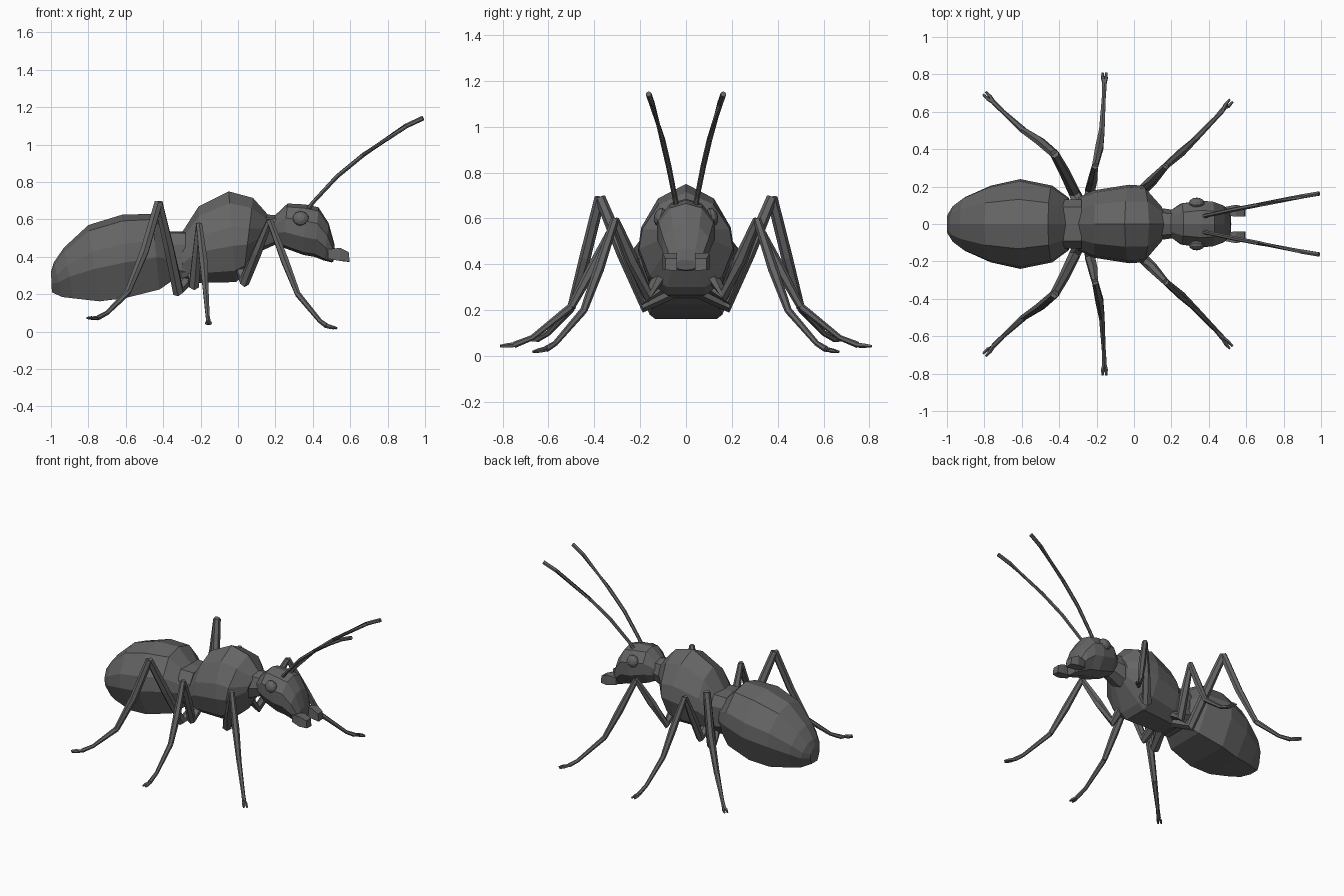
import bpy, bmesh, math
from mathutils import Vector

if "Cube" in bpy.data.objects:
    bpy.data.objects.remove(bpy.data.objects["Cube"])

grey = bpy.data.materials.new("dark_grey")
grey.diffuse_color = (0.13, 0.13, 0.13, 1)
grey.use_nodes = True
grey.node_tree.nodes["Principled BSDF"].inputs["Base Color"].default_value = grey.diffuse_color


def make_object(name, bm):
    bmesh.ops.recalc_face_normals(bm, faces=bm.faces[:])
    mesh = bpy.data.meshes.new(name)
    bm.to_mesh(mesh)
    bm.free()
    mesh.materials.append(grey)
    obj = bpy.data.objects.new(name, mesh)
    bpy.context.collection.objects.link(obj)
    return obj


def skin(name, rings):
    """Bridge matching rings of points and cap both ends."""
    bm = bmesh.new()
    loops = [[bm.verts.new(p) for p in ring] for ring in rings]
    n = len(loops[0])
    for a, b in zip(loops, loops[1:]):
        for i in range(n):
            j = (i + 1) % n
            bm.faces.new((a[i], a[j], b[j], b[i]))
    bm.faces.new(loops[0])
    bm.faces.new(loops[-1])
    return make_object(name, bm)


def body(name, section, stations):
    """Loft a half section (side, height) through (top x, top z, bottom x, bottom z, half width)."""
    full = section + [(-s, h) for s, h in reversed(section) if s > 0]
    rings = []
    for xt, zt, xb, zb, w in stations:
        top, bottom = Vector((xt, 0, zt)), Vector((xb, 0, zb))
        rings.append([bottom.lerp(top, (h + 1) / 2) + Vector((0, s * w, 0))
                      for s, h in full])
    return skin(name, rings)


def tube(name, points, sides=6):
    """Tapered limb through (x, y, z, radius) points."""
    rings = []
    pts = [Vector(p[:3]) for p in points]
    for i, p in enumerate(pts):
        t = (pts[min(i + 1, len(pts) - 1)] - pts[max(i - 1, 0)]).normalized()
        ref = Vector((1, 0, 0)) if abs(t.x) < 0.8 else Vector((0, 1, 0))
        u = t.cross(ref).normalized()
        v = t.cross(u)
        r = points[i][3]
        rings.append([p + r * (math.cos(a) * u + math.sin(a) * v)
                      for a in (math.tau * k / sides for k in range(sides))])
    return skin(name, rings)


def mirrored(point, side):
    return (point[0], point[1] * side) + tuple(point[2:])


# Abdomen
body("abdomen", [(0, 1), (.55, .85), (.95, .3), (1, -.15), (.66, -1)], [
    (-1.0, .32, -.995, .21, .05), (-.985, .37, -.94, .185, .10),
    (-.93, .45, -.88, .178, .145), (-.80, .57, -.74, .162, .205),
    (-.62, .625, -.60, .18, .24), (-.46, .63, -.42, .225, .205),
    (-.36, .53, -.34, .28, .14)])

# Waist
body("waist", [(0, 1), (.7, .95), (1, .5), (1, -.5), (.6, -1)], [
    (-.38, .535, -.37, .27, .13), (-.28, .535, -.28, .25, .13)])

# Thorax
body("thorax", [(0, 1), (.58, .74), (.93, .22), (1, -.2), (.78, -.75), (.4, -1)], [
    (-.30, .53, -.30, .25, .14), (-.21, .67, -.22, .26, .18),
    (-.05, .75, -.01, .265, .21), (.08, .715, .03, .30, .205),
    (.165, .62, .12, .44, .10)])

# Neck
body("neck", [(0, 1), (.7, .8), (1, 0), (.7, -.8), (0, -1)], [
    (.12, .63, .10, .42, .09), (.22, .62, .21, .47, .075)])

# Head
body("head", [(0, 1), (.55, .85), (.95, .35), (.95, -.3), (.55, -.9), (0, -1)], [
    (.185, .61, .195, .48, .07), (.265, .685, .24, .45, .115),
    (.36, .68, .35, .41, .132), (.43, .665, .41, .40, .125),
    (.485, .58, .46, .38, .105), (.515, .47, .50, .37, .075),
    (.52, .42, .51, .375, .05)])

# Leg points: hip, femur base, mid femur, knee / tibia / tarsus
legs = {
    "front": [(.0, .08, .40, .04), (.035, .17, .27, .032), (.10, .235, .42, .028),
              (.17, .31, .595, .018), (.25, .38, .38, .023), (.32, .445, .20, .016),
              (.44, .57, .055, .012), (.475, .61, .03, .014)],
    "middle": [(-.24, .06, .34, .04), (-.235, .18, .25, .03), (-.22, .24, .41, .027),
               (-.208, .31, .575, .018), (-.185, .41, .38, .024), (-.172, .50, .215, .017),
               (-.162, .67, .08, .012), (-.158, .75, .048, .014)],
    "rear": [(-.27, .06, .29, .04), (-.32, .17, .215, .032), (-.37, .275, .45, .029),
             (-.425, .375, .69, .024), (-.50, .44, .43, .025), (-.59, .50, .21, .018),
             (-.70, .60, .10, .012), (-.75, .65, .073, .014)],
}
toes = {"front": (.52, .66, .018), "middle": (-.158, .81, .043), "rear": (-.80, .70, .073)}

for side, label in ((1, "left"), (-1, "right")):
    for pos, pts in legs.items():
        pts = [mirrored(p, side) for p in pts]
        tube(f"{pos}_{label}_thigh", pts[:4])
        tube(f"{pos}_{label}_shin", pts[3:6])
        tube(f"{pos}_{label}_foot", pts[5:])
        # Forked claws
        end, tip = Vector(pts[-1][:3]), Vector(mirrored(toes[pos], side))
        across = (tip - end).cross(Vector((0, 0, 1))).normalized()
        for k in (-1, 1):
            mid = end.lerp(tip, .5) + across * .009 * k
            out = tip + across * .010 * k
            tube(f"{pos}_{label}_claw", [(*end, .012), (*mid, .010), (*out, .006)], 5)

    # Antenna
    feeler = [(.375, .042, .655, .013), (.40, .048, .69, .011), (.53, .076, .83, .012),
              (.67, .103, .945, .012), (.90, .148, 1.10, .013), (.99, .163, 1.142, .013)]
    tube(f"{label}_antenna", [mirrored(p, side) for p in feeler])

    # Eye: flattened ball on the side of the head
    bm = bmesh.new()
    bmesh.ops.create_uvsphere(bm, u_segments=10, v_segments=6, radius=.043)
    eye = make_object(f"{label}_eye", bm)
    eye.scale = (1, .95, .65)
    eye.location = (.335, side * .112, .605)
    eye.rotation_euler = (-side * math.radians(75), 0, 0)

    # Jaw
    jaw = [[(.48, .045, .39), (.48, .09, .39), (.48, .09, .44), (.48, .045, .44)],
           [(.545, .04, .378), (.545, .103, .378), (.545, .103, .448), (.545, .04, .448)],
           [(.597, .04, .372), (.597, .09, .375), (.592, .09, .425), (.592, .04, .425)]]
    skin(f"{label}_jaw", [[mirrored(p, side) for p in ring] for ring in jaw])
